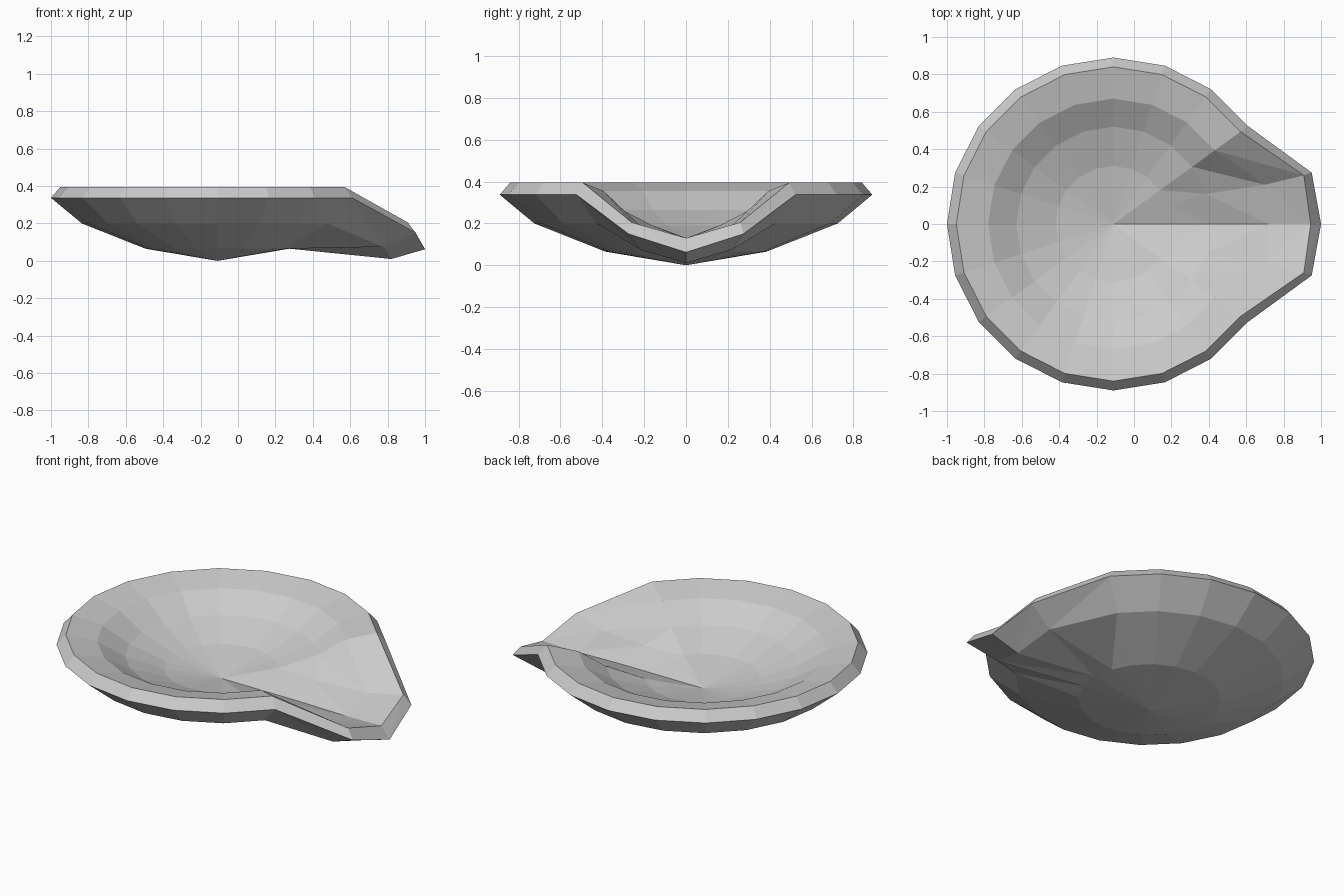
import bpy, bmesh
from math import cos, sin, radians

cube = bpy.data.objects.get("Cube")
if cube:
    bpy.data.objects.remove(cube, do_unlink=True)

SEGMENTS = 20
CENTRE_X = -0.11

# Plain grey clay
clay = bpy.data.materials.new("grey clay")
clay.use_nodes = True
colour = (0.6, 0.6, 0.6, 1)
clay.diffuse_color = colour
clay.node_tree.nodes["Principled BSDF"].inputs["Base Color"].default_value = colour

# Each ring: radius, height, spout side point (x, y, z), spout middle (x, z);
# ordered from the outer base, over the rim, down to the inner floor
rings = [
    (0.385, 0.065, None, None),
    (0.725, 0.20, (0.78, 0.22, 0.075), (0.82, 0.01)),
    (0.89, 0.337, (0.95, 0.275, 0.15), (1.0, 0.062)),
    (0.84, 0.395, (0.908, 0.26, 0.205), (0.945, 0.13)),
    (0.67, 0.355, (0.70, 0.21, 0.18), (0.72, 0.125)),
    (0.52, 0.265, (0.385, 0.16, 0.19), (0.41, 0.13)),
    (0.31, 0.19, (0.19, 0.105, 0.165), (0.20, 0.13)),
]

bm = bmesh.new()


def make_ring(radius, height, side, middle):
    verts = []
    for i in range(SEGMENTS):
        a = radians(360 / SEGMENTS * i)
        p = (CENTRE_X + radius * cos(a), radius * sin(a), height)
        if i == 0 and middle:
            p = (middle[0], 0, middle[1])
        elif i == 1 and side:
            p = side
        elif i == SEGMENTS - 1 and side:
            p = (side[0], -side[1], side[2])
        verts.append(bm.verts.new(p))
    return verts


loops = [make_ring(*r) for r in rings]

# Walls and rim, with diagonals mirrored on the two halves
for low, high in zip(loops, loops[1:]):
    for i in range(SEGMENTS):
        j = (i + 1) % SEGMENTS
        if i in (0, 1):
            bm.faces.new((low[i], low[j], high[j]))
            bm.faces.new((low[i], high[j], high[i]))
        elif i >= SEGMENTS - 2:
            bm.faces.new((low[i], low[j], high[i]))
            bm.faces.new((low[j], high[j], high[i]))
        else:
            bm.faces.new((low[i], low[j], high[j], high[i]))

# Pointed base and dished floor
for loop, z in ((loops[0], 0), (loops[-1], 0.13)):
    tip = bm.verts.new((CENTRE_X, 0, z))
    for i in range(SEGMENTS):
        bm.faces.new((tip, loop[i], loop[(i + 1) % SEGMENTS]))

bmesh.ops.recalc_face_normals(bm, faces=bm.faces[:])
mesh = bpy.data.meshes.new("spouted_bowl")
bm.to_mesh(mesh)
bm.free()
mesh.materials.append(clay)
bowl = bpy.data.objects.new("spouted_bowl", mesh)
bpy.context.collection.objects.link(bowl)
